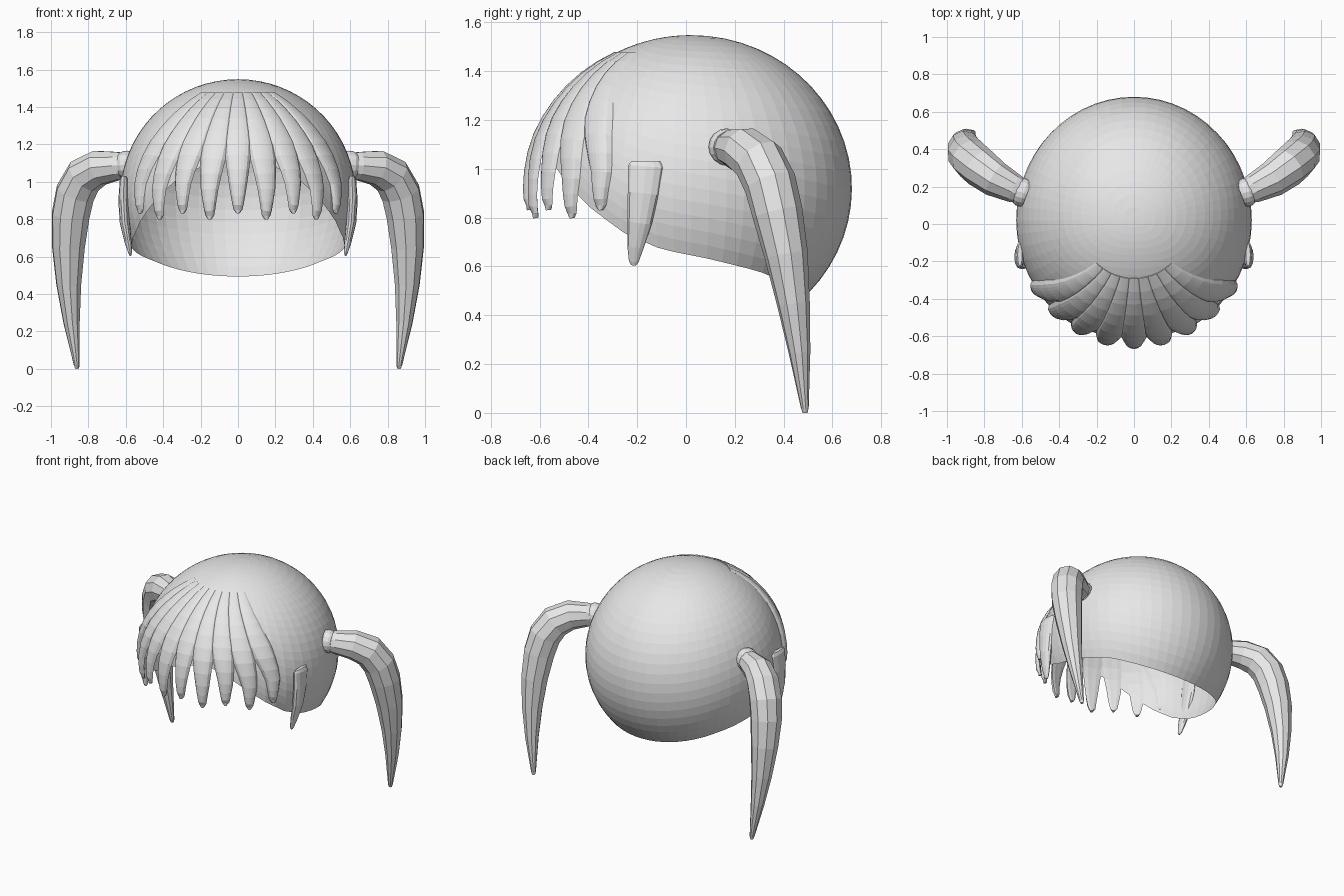
import bpy, bmesh
from math import sin, cos, pi, radians, sqrt
from mathutils import Vector

if "Cube" in bpy.data.objects:
    bpy.data.objects.remove(bpy.data.objects["Cube"])

HAIR = (0.8, 0.8, 0.8, 1)
hair = bpy.data.materials.new("hair_grey")
hair.use_nodes = True
hair.diffuse_color = HAIR
hair.node_tree.nodes["Principled BSDF"].inputs["Base Color"].default_value = HAIR


def scalp(theta, azimuth, r=1.0):
    """Point on the head; theta from the crown, azimuth from the front to +x."""
    return Vector((0.63 * r * sin(theta) * sin(azimuth),
                   0.02 - 0.66 * r * sin(theta) * cos(azimuth),
                   0.92 + 0.628 * r * cos(theta)))


def interp(table, x):
    for (a, fa), (b, fb) in zip(table, table[1:]):
        if x <= b:
            return fa + (fb - fa) * max(0, (x - a) / (b - a))
    return table[-1][1]


def skin(name, rings, caps=True, smooth=None):
    """Join closed rings of points into a tube."""
    bm = bmesh.new()
    rows = [[bm.verts.new(p) for p in ring] for ring in rings]
    n = len(rows[0])
    for a, b in zip(rows, rows[1:]):
        for i in range(n):
            j = (i + 1) % n
            bm.faces.new((a[i], a[j], b[j], b[i]))
    if caps:
        bm.faces.new(rows[0])
        bm.faces.new(rows[-1])
    else:
        bmesh.ops.remove_doubles(bm, verts=bm.verts, dist=0.0005)
    bmesh.ops.recalc_face_normals(bm, faces=bm.faces)
    mesh = bpy.data.meshes.new(name)
    bm.to_mesh(mesh)
    bm.free()
    mesh.materials.append(hair)
    ob = bpy.data.objects.new(name, mesh)
    bpy.context.collection.objects.link(ob)
    return ob


def sweep(name, path, ref, sides, mirror):
    """Tube along (x, y, z, radius along ref, radius across) stations."""
    pts = [Vector(p[:3]) for p in path]
    rings = []
    for i, p in enumerate(path):
        t = (pts[min(i + 1, len(pts) - 1)] - pts[max(i - 1, 0)]).normalized()
        u = (ref - t * ref.dot(t)).normalized()
        v = t.cross(u)
        ring = []
        for k in range(sides):
            a = 2 * pi * k / sides
            q = pts[i] + u * p[3] * cos(a) + v * p[4] * sin(a)
            ring.append((q.x * mirror, q.y, max(q.z, 0)))
        rings.append(ring)
    return skin(name, rings)


# Cap: dome with a rim that rises toward the forehead
RIM = [(-0.7, 1.16), (-0.6, 1.1), (-0.48, 0.93), (-0.38, 0.83), (-0.25, 0.735),
       (-0.1, 0.67), (0.1, 0.63), (0.3, 0.58), (0.5, 0.495), (0.7, 0.42)]
COLS, ROWS = 56, 22


def rim_angle(az):
    lo, hi = 0.6, 2.7
    for _ in range(30):
        mid = (lo + hi) / 2
        p = scalp(mid, az)
        lo, hi = (mid, hi) if p.z > interp(RIM, p.y) else (lo, mid)
    return lo


azimuths = [2 * pi * k / COLS for k in range(COLS)]
rims = [rim_angle(a) for a in azimuths]
skin("cap", [[scalp(e * r / ROWS, a) for a, e in zip(azimuths, rims)]
             for r in range(ROWS + 1)], caps=False)

# Fringe: nine tapering locks wrapped over the forehead
WIDTH = [(0, 6.5), (0.3, 7.2), (0.52, 7.4), (0.75, 5.0), (0.93, 2.9), (0.975, 2.2), (1, 0.9)]
STEPS = [0, 0.1, 0.2, 0.3, 0.4, 0.5, 0.6, 0.7, 0.8, 0.88, 0.94, 0.975, 1]
for k in range(-4, 5):
    tip = radians(101 if k % 2 else 98)
    rings = []
    for s in STEPS:
        theta = radians(28) + (tip - radians(28)) * s
        mid = radians(14 * k) * (0.68 + 0.32 * min(1, s * 1.3))
        half = radians(interp(WIDTH, s)) * (0.75 + 0.25 * min(1, s * 2))
        bulge = 0.006 + 0.034 * min(1, s * 1.6) * (1 if s < 0.95 else 0.6)
        outer = [scalp(theta, mid + half * u / 4, 1.002 + bulge * sqrt(1 - u * u / 16))
                 for u in range(-4, 5)]
        inner = [scalp(theta, mid + half * u, 0.994) for u in (0.5, 0, -0.5)]
        rings.append(outer + inner)
    skin("fringe_lock_%d" % (k + 5), rings)

# Pigtail stations: x, y, z, radius
TAIL = [(0.585, 0.165, 1.09, 0.06), (0.64, 0.19, 1.085, 0.078), (0.74, 0.24, 1.075, 0.097),
        (0.82, 0.30, 1.03, 0.107), (0.87, 0.345, 0.94, 0.108), (0.895, 0.375, 0.82, 0.104),
        (0.907, 0.41, 0.65, 0.09), (0.905, 0.44, 0.45, 0.068),
        (0.89, 0.465, 0.25, 0.045), (0.862, 0.487, 0.02, 0.016), (0.86, 0.488, 0, 0.01)]
# Side lock stations: x, y, z, half depth, half thickness
LOCK = [(0.61, -0.165, 1.03, 0.06, 0.012), (0.61, -0.165, 1.01, 0.072, 0.022),
        (0.612, -0.175, 0.9, 0.064, 0.028), (0.605, -0.19, 0.78, 0.05, 0.027),
        (0.588, -0.207, 0.68, 0.034, 0.019), (0.577, -0.214, 0.62, 0.02, 0.01),
        (0.575, -0.215, 0.605, 0.01, 0.005)]
BAND = [(0.572, 0.16, 1.09, 0.07, 0.07), (0.585, 0.165, 1.09, 0.076, 0.076),
        (0.61, 0.172, 1.088, 0.076, 0.076), (0.625, 0.177, 1.087, 0.068, 0.068)]

for side, m in (("left", 1), ("right", -1)):
    sweep(side + "_pigtail", [p + (p[3],) for p in TAIL], Vector((-0.5, 0.85, 0)), 10, m)
    sweep(side + "_hair_band", BAND, Vector((0, 0, 1)), 16, m)
    sweep(side + "_side_lock", LOCK, Vector((0, 1, 0)), 12, m)
